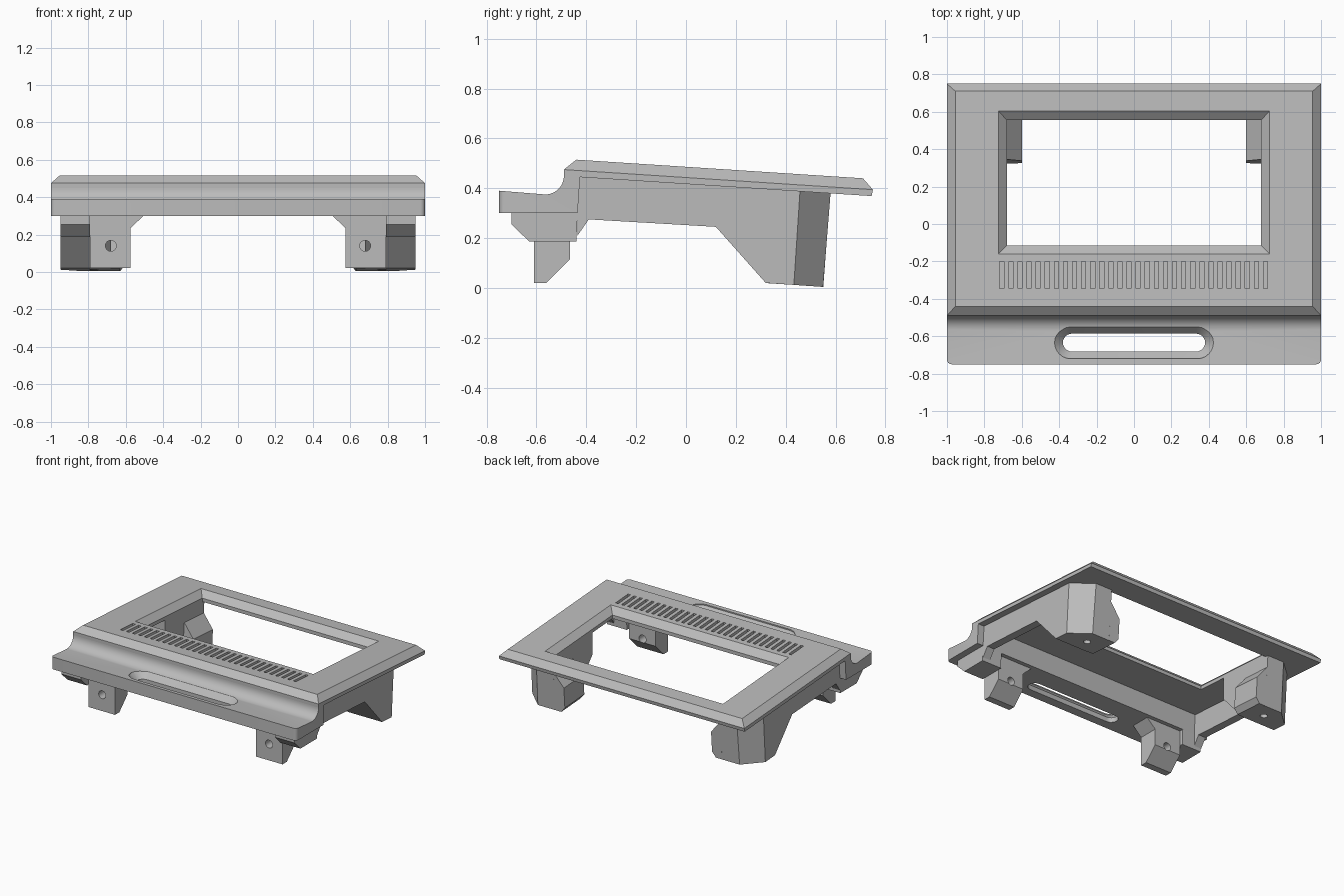
import bpy, bmesh, math
from mathutils import Vector

if "Cube" in bpy.data.objects:
    bpy.data.objects.remove(bpy.data.objects["Cube"])

grey = bpy.data.materials.new("plain grey")
grey.diffuse_color = (0.5, 0.5, 0.5, 1)
grey.use_nodes = True
grey.node_tree.nodes["Principled BSDF"].inputs["Base Color"].default_value = grey.diffuse_color

SLOPE = 0.065                      # the top panel falls towards the back
TOP, EDGE, UNDER = 0.486, 0.443, 0.417


def plane_z(y, level):
    return level - SLOPE * y


def finish(name, bm):
    bmesh.ops.recalc_face_normals(bm, faces=bm.faces)
    mesh = bpy.data.meshes.new(name)
    bm.to_mesh(mesh)
    bm.free()
    mesh.materials.append(grey)
    ob = bpy.data.objects.new(name, mesh)
    bpy.context.collection.objects.link(ob)
    return ob


def loft(bm, rings, closed=False):
    """Join rings of equal length; cap the ends unless closed."""
    vs = [[bm.verts.new(p) for p in r] for r in rings]
    n = len(vs[0])
    pairs = list(zip(vs, vs[1:])) + ([(vs[-1], vs[0])] if closed else [])
    for a, b in pairs:
        for i in range(n):
            bm.faces.new((a[i], a[(i + 1) % n], b[(i + 1) % n], b[i]))
    if not closed:
        bm.faces.new(vs[0])
        bm.faces.new(vs[-1])
    return bm


def prism_x(profile, x0, x1):
    return loft(bmesh.new(), [[(x, y, z) for y, z in profile] for x in (x0, x1)])


def prism_y(profile, y0, y1):
    return loft(bmesh.new(), [[(x, y, z) for x, z in profile] for y in (y0, y1)])


def circle(r, n=24):
    return [(r * math.cos(2 * math.pi * i / n), r * math.sin(2 * math.pi * i / n)) for i in range(n)]


def activate(ob):
    bpy.ops.object.select_all(action='DESELECT')
    ob.select_set(True)
    bpy.context.view_layer.objects.active = ob


def cut(ob, cutter):
    m = ob.modifiers.new("cut", 'BOOLEAN')
    m.operation, m.solver, m.object = 'DIFFERENCE', 'EXACT', cutter
    activate(ob)
    bpy.ops.object.modifier_apply(modifier=m.name)
    bpy.data.objects.remove(cutter)


def mirror(ob):
    ob.modifiers.new("mirror", 'MIRROR')


def smooth(ob):
    activate(ob)
    bpy.ops.object.shade_smooth_by_angle(angle=math.radians(30))


# Sloping top panel with bevelled rim and window
def rect(x, y0, y1, level):
    return [(sx, y, plane_z(y, level)) for sx, y in ((-x, y0), (x, y0), (x, y1), (-x, y1))]


panel = finish("top_panel", loft(bmesh.new(), [
    rect(1, -0.49, 0.745, UNDER), rect(1, -0.49, 0.75, EDGE),
    rect(0.955, -0.44, 0.71, TOP), rect(0.725, -0.16, 0.605, TOP),
    rect(0.68, -0.115, 0.555, EDGE), rect(0.68, -0.115, 0.555, UNDER)], closed=True))

# Row of blind vent slots
bm = bmesh.new()
for i in range(30):
    x = -0.707 + i * 1.41 / 29
    loft(bm, [[(x + sx, y, plane_z(y, c)) for sx, y in
               ((-0.011, -0.345), (0.011, -0.345), (0.011, -0.2), (-0.011, -0.2))]
              for c in (TOP - 0.035, TOP + 0.05)])
cut(panel, finish("vent_cutter", bm))

# Front lip with a concave sweep up to the panel
sweep = [(-0.565 + 0.075 * math.sin(a), 0.45 - 0.075 * math.cos(a))
         for a in (math.radians(i * 7.5) for i in range(13))]
lip_profile = [(-0.75, 0.30), (-0.75, 0.39)] + sweep[:-1] + [
    (-0.49, plane_z(-0.49, UNDER)), (-0.425, plane_z(-0.425, UNDER)), (-0.435, 0.30)]
bm = prism_x(lip_profile, -1, 1)
corners = [e for e in bm.edges if all(v.co.y < -0.74 for v in e.verts)
           and abs(e.verts[0].co.x - e.verts[1].co.x) < 0.01]
bmesh.ops.bevel(bm, geom=corners, offset=0.025, segments=4, profile=0.5, affect='EDGES')
lip = finish("front_lip", bm)


# Countersunk handle slot
def stadium(half, r, z, n=12):
    pts = []
    for side, start in ((1, -90), (-1, 90)):
        for i in range(n + 1):
            a = math.radians(start + 180 * i / n)
            pts.append((side * (half - r) + r * math.cos(a), -0.634 + r * math.sin(a), z))
    return pts


cut(lip, finish("slot_cutter", loft(bmesh.new(), [
    stadium(0.38, 0.048, 0.2), stadium(0.38, 0.048, 0.335),
    stadium(0.425, 0.086, 0.379), stadium(0.425, 0.086, 0.6)])))
smooth(lip)

# Side walls under the panel
mirror(finish("side_wall", prism_x([
    (-0.435, plane_z(-0.435, UNDER)), (-0.435, 0.21), (-0.39, 0.275),
    (0.14, 0.244), (0.14, plane_z(0.14, UNDER))], 0.89, 0.95)))

# Stepped brackets under the lip ends
mirror(finish("lip_bracket", prism_x([
    (-0.70, 0.30), (-0.70, 0.255), (-0.63, 0.187), (-0.44, 0.187), (-0.435, 0.30)], 0.79, 0.95)))

# Front legs with screw holes and braces
leg = finish("front_leg", prism_x([
    (-0.61, 0.30), (-0.61, 0.02), (-0.56, 0.02), (-0.465, 0.115), (-0.465, 0.30)], 0.575, 0.79))
cut(leg, finish("hole_cutter", prism_y([(0.68 + a, 0.14 + b) for a, b in circle(0.029)], -0.8, -0.3)))
smooth(leg)
mirror(leg)
mirror(finish("front_leg_brace", prism_y([(0.575, 0.235), (0.505, 0.30), (0.575, 0.30)], -0.61, -0.465)))

# Rear legs, outer back corner chamfered
bm = prism_x([(0.12, plane_z(0.12, UNDER)), (0.12, 0.245), (0.32, 0.02),
              (0.55, 0.004), (0.58, plane_z(0.58, UNDER))], 0.68, 0.95)
cutting = bmesh.ops.bisect_plane(bm, geom=bm.verts[:] + bm.edges[:] + bm.faces[:],
                                 plane_co=Vector((0.95, 0.445, 0.2)),
                                 plane_no=Vector((0.12, 0.13, -0.0085)), clear_outer=True)
bmesh.ops.holes_fill(bm, edges=[e for e in cutting["geom_cut"] if isinstance(e, bmesh.types.BMEdge)])
rear = finish("rear_leg", bm)
cut(rear, finish("foot_hole_cutter", loft(bmesh.new(), [
    [(0.77 + a, 0.43 + b, z) for a, b in circle(0.025)] for z in (-0.1, 0.12)])))
smooth(rear)
mirror(rear)

# Inner boss of each rear leg, leaning with the panel
bm = prism_y([(0.68, 0.012), (0.63, 0.012), (0.60, 0.05), (0.60, 0.20), (0.68, 0.30)], 0.323, 0.55)
for v in bm.verts:
    y, z = v.co.y, v.co.z
    v.co.y = y + 0.075 * z
    v.co.z = z - SLOPE * (y - 0.435)
mirror(finish("rear_leg_boss", bm))
